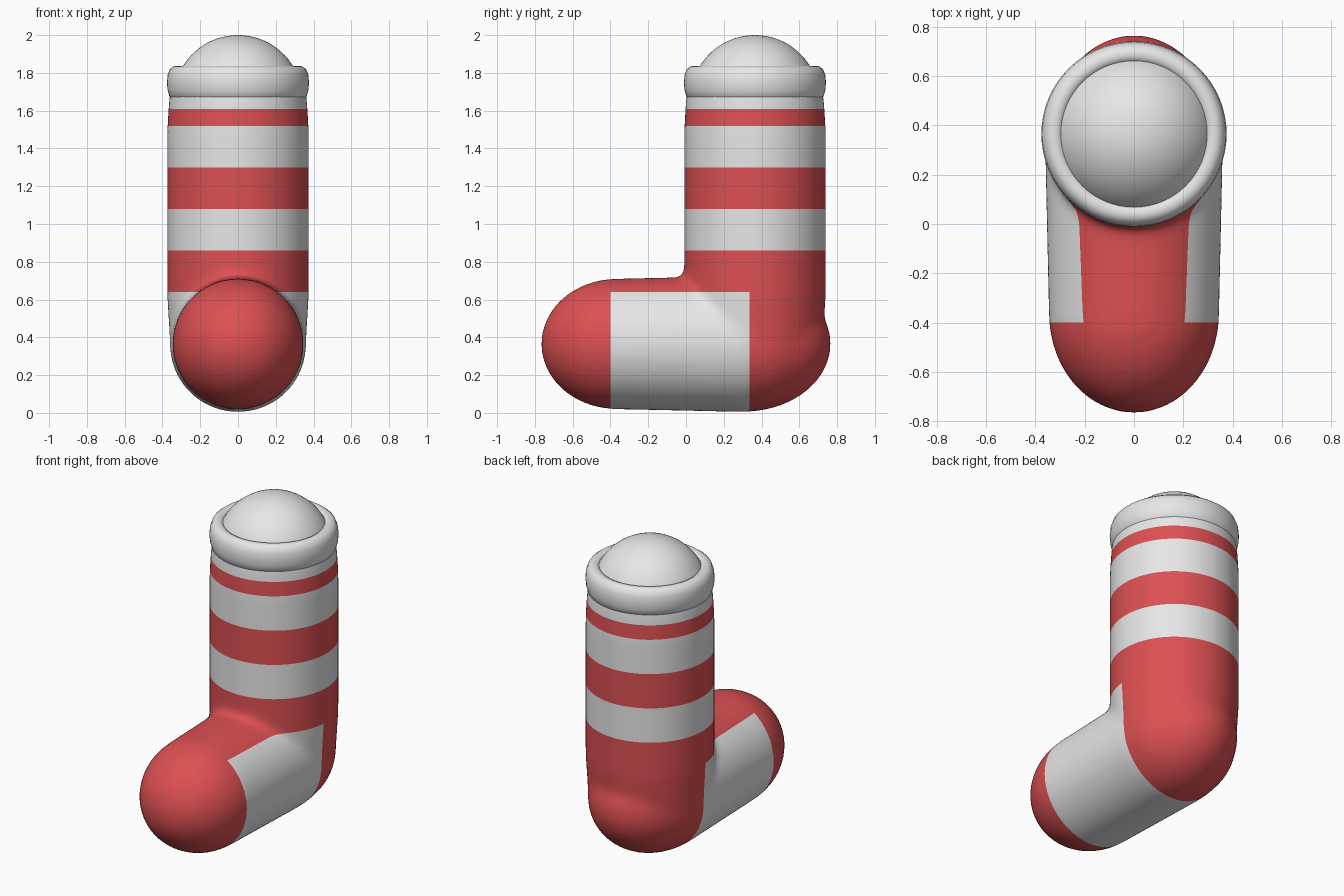
import bpy, bmesh, math
from mathutils import Matrix, Vector

cube = bpy.data.objects.get("Cube")
if cube:
    bpy.data.objects.remove(cube, do_unlink=True)

LEG_Y = 0.365


def material(name, rgb):
    m = bpy.data.materials.new(name)
    m.use_nodes = True
    m.diffuse_color = (*rgb, 1)
    m.node_tree.nodes["Principled BSDF"].inputs["Base Color"].default_value = (*rgb, 1)
    return m


white = material("knit white", (0.8, 0.8, 0.8))
red = material("stripe red", (0.72, 0.08, 0.085))


def lathe(bm, profile, matrix, closed=False, steps=64):
    """Revolve (radius, height) points around z, then place the result."""
    part = bmesh.new()
    verts = [part.verts.new((r, 0, h)) for r, h in profile]
    edges = [part.edges.new(pair) for pair in zip(verts, verts[1:])]
    if closed:
        edges.append(part.edges.new((verts[-1], verts[0])))
    bmesh.ops.spin(part, geom=verts + edges, cent=(0, 0, 0), axis=(0, 0, 1),
                   angle=math.tau, steps=steps)
    bmesh.ops.remove_doubles(part, verts=part.verts, dist=0.0005)
    bmesh.ops.recalc_face_normals(part, faces=part.faces)
    part.transform(matrix)
    temp = bpy.data.meshes.new("temp")
    part.to_mesh(temp)
    part.free()
    bm.from_mesh(temp)
    bpy.data.meshes.remove(temp)


def arc(rx, rz, centre, start, end, n=16):
    """Elliptical arc as (radius, height) points; angles from the equator."""
    angles = [math.radians(start + (end - start) * i / n) for i in range(n + 1)]
    return [(max(0, rx * math.cos(a)), centre + rz * math.sin(a)) for a in angles]


def make_object(name, bm, materials):
    mesh = bpy.data.meshes.new(name)
    bm.to_mesh(mesh)
    bm.free()
    for m in materials:
        mesh.materials.append(m)
    mesh.polygons.foreach_set("use_smooth", [True] * len(mesh.polygons))
    ob = bpy.data.objects.new(name, mesh)
    bpy.context.collection.objects.link(ob)
    return ob


at_leg = Matrix.Translation((0, LEG_Y, 0))
along_y = Matrix.Translation((0, 0, 0.365)) @ Matrix.Rotation(-math.pi / 2, 4, "X")

# Sock body: upright leg and lying foot, fused with a soft ankle crease
bm = bmesh.new()
leg = arc(0.36, 0.355, 0.37, -90, 0) + [(0.375, 0.62), (0.375, 1.5),
                                        (0.366, 1.65), (0.35, 1.76), (0, 1.76)]
foot = arc(0.346, 0.402, -0.365, -90, 0) + arc(0.361, 0.467, 0.3, 0, 90)
lathe(bm, leg, at_leg)
lathe(bm, foot, along_y)
sock = make_object("sock_body", bm, [white, red])
remesh = sock.modifiers.new("fuse", "REMESH")
remesh.mode = "VOXEL"
remesh.voxel_size = 0.02
soften = sock.modifiers.new("soften", "SMOOTH")
soften.factor = 0.5
soften.iterations = 14

# Bake the fused shape, cut clean stripe borders and colour the bands
bm = bmesh.new()
bm.from_object(sock, bpy.context.evaluated_depsgraph_get())
sock.modifiers.clear()
FOOT_TOP = 0.64
BANDS = [FOOT_TOP, 0.86, 1.08, 1.30, 1.52, 1.61]
TOE, HEEL = -0.4, 0.335


def cut(co, normal, keep):
    faces = [f for f in bm.faces if keep(f.calc_center_median())]
    geom = faces + list({e for f in faces for e in f.edges}) + \
        list({v for f in faces for v in f.verts})
    bmesh.ops.bisect_plane(bm, geom=geom, dist=0.0001, plane_co=co, plane_no=normal)


for z in BANDS:
    cut((0, 0, z), (0, 0, 1), lambda c: True)
for y in (TOE, HEEL):
    cut((0, y, 0), (0, 1, 0), lambda c: c.z < FOOT_TOP)

for f in bm.faces:
    c = f.calc_center_median()
    f.smooth = True
    if c.z < FOOT_TOP:
        f.material_index = 0 if TOE < c.y < HEEL else 1
    else:
        f.material_index = sum(c.z > z for z in BANDS) % 2
bm.to_mesh(sock.data)
bm.free()

# Rolled cuff around the opening
bm = bmesh.new()
cuff = [(0.30, 1.67), (0.345, 1.657), (0.363, 1.675), (0.373, 1.71), (0.376, 1.75),
        (0.372, 1.79), (0.36, 1.82), (0.34, 1.835), (0.315, 1.836),
        (0.295, 1.825), (0.285, 1.80), (0.28, 1.74)]
lathe(bm, cuff, at_leg, closed=True)
make_object("cuff", bm, [white])

# Domed filling inside the cuff
bm = bmesh.new()
lathe(bm, arc(0.341, 0.341, 1.659, 15, 90), at_leg)
make_object("dome_filling", bm, [white])
